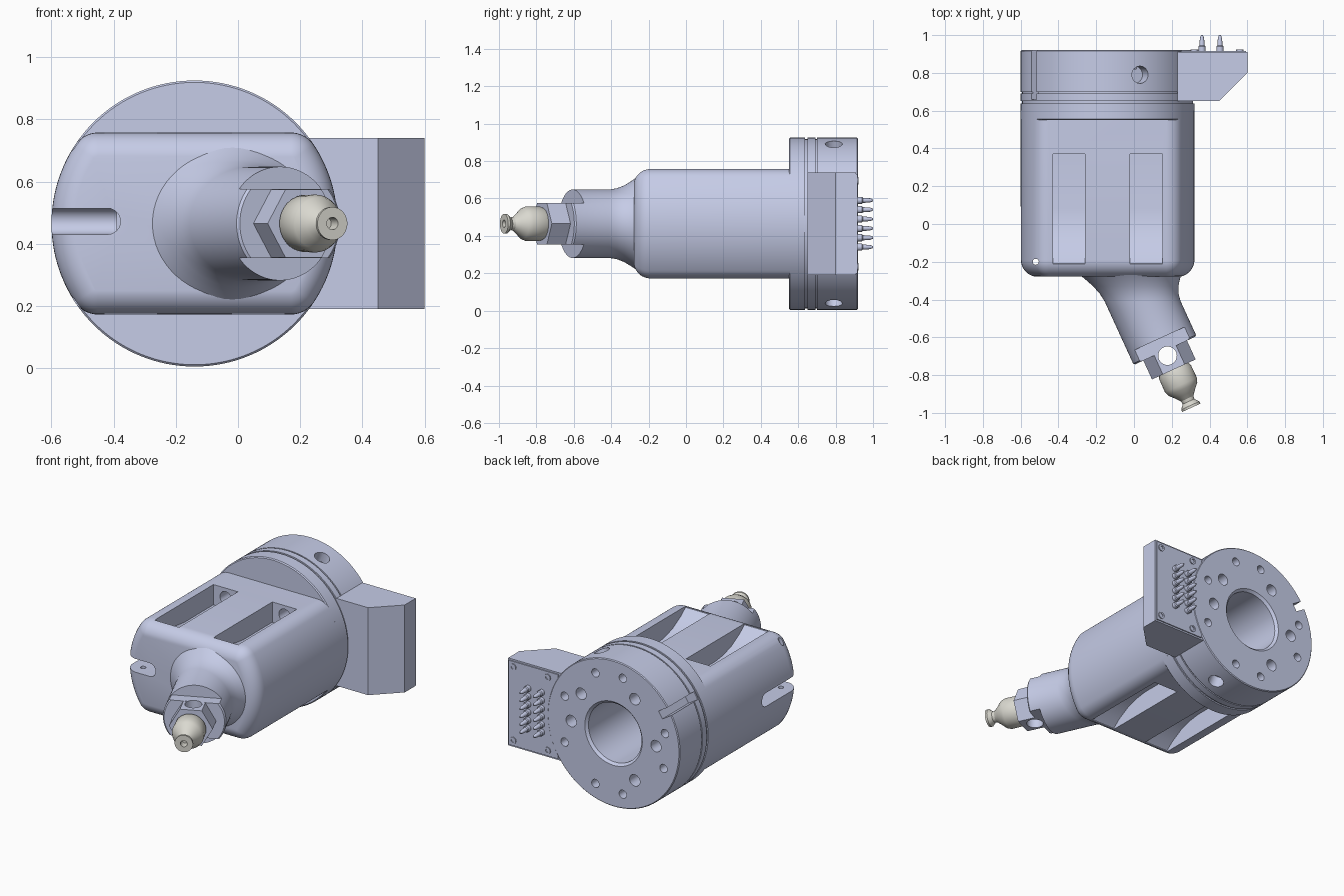
import bpy, bmesh, math
from mathutils import Vector as V

cube = bpy.data.objects.get("Cube")
if cube:
    bpy.data.objects.remove(cube, do_unlink=True)

X, Y, Z = V((1, 0, 0)), V((0, 1, 0)), V((0, 0, 1))
CX, CZ, R = -0.14, 0.465, 0.46           # main axis and barrel radius
TILT = math.radians(24.6)
D = V((math.sin(TILT), -math.cos(TILT), 0))   # neck axis
U = V((math.cos(TILT), math.sin(TILT), 0))    # across the neck
E = V((0.165, -0.67, CZ))                     # end of the neck


def material(name, rgb):
    m = bpy.data.materials.new(name)
    m.use_nodes = True
    m.diffuse_color = (*rgb, 1)
    m.node_tree.nodes["Principled BSDF"].inputs["Base Color"].default_value = (*rgb, 1)
    return m


steel = material("blue grey metal", (0.57, 0.61, 0.81))
ivory = material("pale warm grey", (0.70, 0.69, 0.63))


def loft(name, rings, mat=steel):
    """Skin matching rings of points and cap both ends."""
    bm = bmesh.new()
    loops = [[bm.verts.new(p) for p in ring] for ring in rings]
    for a, b in zip(loops, loops[1:]):
        for i in range(len(a)):
            j = (i + 1) % len(a)
            bm.faces.new((a[i], a[j], b[j], b[i]))
    bm.faces.new(loops[0])
    bm.faces.new(loops[-1])
    bmesh.ops.recalc_face_normals(bm, faces=bm.faces)
    mesh = bpy.data.meshes.new(name)
    bm.to_mesh(mesh)
    bm.free()
    mesh.materials.append(mat)
    ob = bpy.data.objects.new(name, mesh)
    bpy.context.collection.objects.link(ob)
    return ob


def circle(c, u, v, n):
    return [c + u * math.cos(k * math.tau / n) + v * math.sin(k * math.tau / n) for k in range(n)]


def turned(name, base, axis, u, profile, n=32, mat=steel):
    """Round part from (distance along axis, radius) pairs."""
    v = axis.cross(u)
    return loft(name, [circle(base + axis * t, u * r, v * r, n) for t, r in profile], mat)


def drill(base, axis, u, length, r, n=24):
    return turned("cutter", base, axis, u, [(0, r), (length, r)], n)


def prism(name, outline, offset):
    return loft(name, [outline, [p + offset for p in outline]])


def cut(target, cutters, keep=False):
    for c in cutters:
        c.hide_render = True
        mod = target.modifiers.new("cut", "BOOLEAN")
        mod.object = c
        mod.solver = "EXACT"
        bpy.context.view_layer.objects.active = target
        bpy.ops.object.modifier_apply(modifier=mod.name)
    if not keep:
        for c in cutters:
            bpy.data.objects.remove(c, do_unlink=True)


# Barrel: a round bar with flats above and below and soft edges
H, F, N = 0.2925, 0.09, 128


def barrel_ring(y, inset):
    ring = []
    corner = math.sqrt((R - F) ** 2 - (H - F) ** 2)
    for k in range(N):
        a = (k + 0.5) * math.tau / N
        c, s = math.cos(a), math.sin(a)
        if abs(s) * (R - F) <= H - F:
            x, z = (R - inset) * c, (R - inset) * s
        else:
            x = math.copysign(corner, c) + (F - inset) * c
            z = math.copysign(H - F, s) + (F - inset) * s
        ring.append(V((CX + x, y, CZ + z)))
    return ring


rings = []
for deg in range(10, 91, 10):
    a = math.radians(deg)
    rings.append(barrel_ring(-0.28 + F * (1 - math.cos(a)), F * (1 - math.sin(a))))
barrel = loft("barrel", rings + [barrel_ring(0.6, 0)])

# Ramped pockets with bolt holes, on both flats
floor = [(0.37, 0.4), (0.37, 0.165), (0.08, 0.165), (0, 0.175), (-0.08, 0.2),
         (-0.16, 0.245), (-0.21, 0.285), (-0.23, 0.4)]
cutters = []
for side in (1, -1):
    for x in (-0.43, -0.02):
        outline = [V((x, y, CZ + side * z)) for y, z in floor]
        cutters.append(prism("cutter", outline, X * 0.17))
        cutters.append(drill(V((x + 0.085, 0.3, CZ + side * 0.23)), Y, X, 0.2, 0.04))

# Side slot with rounded ends and a pin hole across it
slot = [V((-0.42, -0.4, 0.472)) + X * 0.042 * math.cos(a) + Z * 0.042 * math.sin(a)
        for a in [math.radians(d) for d in range(-90, 91, 15)]]
slot += [V((-0.7, -0.4, 0.514)), V((-0.7, -0.4, 0.43))]
cutters.append(prism("cutter", slot, Y * 0.46))
cutters.append(drill(V((-0.7, 0.06, 0.472)), X, Y, 0.31, 0.042))
cutters.append(drill(V((-0.52, -0.2, -0.1)), Z, X, 1.2, 0.016))
cut(barrel, cutters)

# Flange with grooves round the rim
rim, low = R, R - 0.008
flange = turned("flange", V((CX, 0, CZ)), Y, X,
                [(0.55, rim - 0.006), (0.556, rim), (0.637, rim), (0.637, low), (0.65, low),
                 (0.65, rim), (0.692, rim), (0.692, low), (0.7, low), (0.7, rim),
                 (0.915, rim), (0.92, rim - 0.005)], 128)
bore = [turned("cutter", V((CX, 0, CZ)), Y, X, [(0.45, 0.185), (0.905, 0.185), (0.93, 0.21)], 64)]
cut(barrel, bore, keep=True)
cutters = bore


def polar(deg, r, y):
    a = math.radians(deg)
    return V((CX + r * math.cos(a), y, CZ + r * math.sin(a)))


# Bolt circles on the back face
for deg in (0, 40, 120, 180, 240):
    cutters.append(drill(polar(deg, 0.295, 0.8), Y, X, 0.2, 0.036))
for deg in (23, 70, 100, 165, 200, 260, 290, 337):
    cutters.append(drill(polar(deg, 0.37, 0.82), Y, X, 0.2, 0.026))
# Radial screw holes and the rim keyway
for deg in (68, -68):
    out = polar(deg, 1, 0) - polar(0, 0, 0)
    cutters.append(drill(polar(deg, 0.38, 0.79), out, Y, 0.2, 0.046))
out = polar(148, 1, 0) - polar(0, 0, 0)
side = out.cross(Y) * 0.025
p, q = polar(148, 0.385, 0.66), polar(148, 0.6, 0.66)
cutters.append(prism("cutter", [p - side, p + side, q + side, q - side], Y * 0.4))
cut(flange, cutters)

# Slanted neck that flares into the barrel
r = 0.183
rings = []
for y, s in ((-0.25, 1.42), (-0.275, 1.31), (-0.3, 1.22), (-0.33, 1.12), (-0.37, 1.035), (-0.41, 1)):
    c = V((E.x - (y - E.y) * math.tan(TILT), y, CZ))
    rings.append(circle(c, X * (r * s / math.cos(TILT)), Z * (r * s), 64))
rings.append(circle(E - D * 0.008, U * r, Z * r, 64))
rings.append(circle(E, U * (r - 0.008), Z * (r - 0.008), 64))
neck = loft("neck", rings)

# Wrench flats on the neck end
cutters = []
for side in (1, -1):
    base = E - D * 0.07
    outline = [base + U * u + Z * (side * z) for u, z in ((-0.3, 0.111), (0.3, 0.111), (0.3, 0.4), (-0.3, 0.4))]
    cutters.append(prism("cutter", outline, D * 0.2))
cut(neck, cutters)

# Hexagonal nut, cross-drilled together with the neck
nut = turned("hex_nut", E - D * 0.02, D, U, [(0, 0.127), (0.13, 0.127)], 6)
for ob in (neck, nut):
    cut(ob, [drill(E + D * 0.03 - Z * 0.3, Z, X, 0.6, 0.049, 32)])

# Nozzle with a flared, hollow tip
turned("nozzle", E, D, U,
       [(0.1, 0.08), (0.125, 0.092), (0.2, 0.093), (0.225, 0.084), (0.255, 0.056), (0.28, 0.036),
        (0.297, 0.034), (0.32, 0.053), (0.333, 0.053), (0.333, 0.02), (0.28, 0.02)], 40, ivory)

# Connector block on the left of the flange
top = [(0.23, 0.91), (0.6, 0.91), (0.6, 0.8), (0.45, 0.65), (0.23, 0.65)]
prism("connector_block", [V((x, y, 0.19)) for x, y in top], Z * 0.55)
plate = prism("connector_plate", [V((x, 0.908, z)) for x, z in
              ((0.25, 0.2), (0.592, 0.2), (0.592, 0.73), (0.25, 0.73))], Y * 0.009)

# Contact pins and corner screws
for i, x in enumerate((0.36, 0.455)):
    for k in range(6):
        turned(f"pin_{i}_{k}", V((x, 0.91, 0.34 + 0.05 * k)), Y, X,
               [(0, 0.019), (0.03, 0.019), (0.035, 0.014), (0.075, 0.011), (0.09, 0.005)], 16)
for i, x in enumerate((0.32, 0.56)):
    for k, z in enumerate((0.235, 0.695)):
        turned(f"screw_{i}_{k}", V((x, 0.91, z)), Y, X,
               [(0, 0.021), (0.013, 0.021), (0.013, 0.011), (0.008, 0.011)], 16)

# Smooth curved faces, crisp edges
bpy.ops.object.select_all(action="DESELECT")
for ob in bpy.context.collection.objects:
    if ob.type == "MESH":
        ob.select_set(True)
        bpy.context.view_layer.objects.active = ob
bpy.ops.object.shade_smooth_by_angle(angle=math.radians(28))
